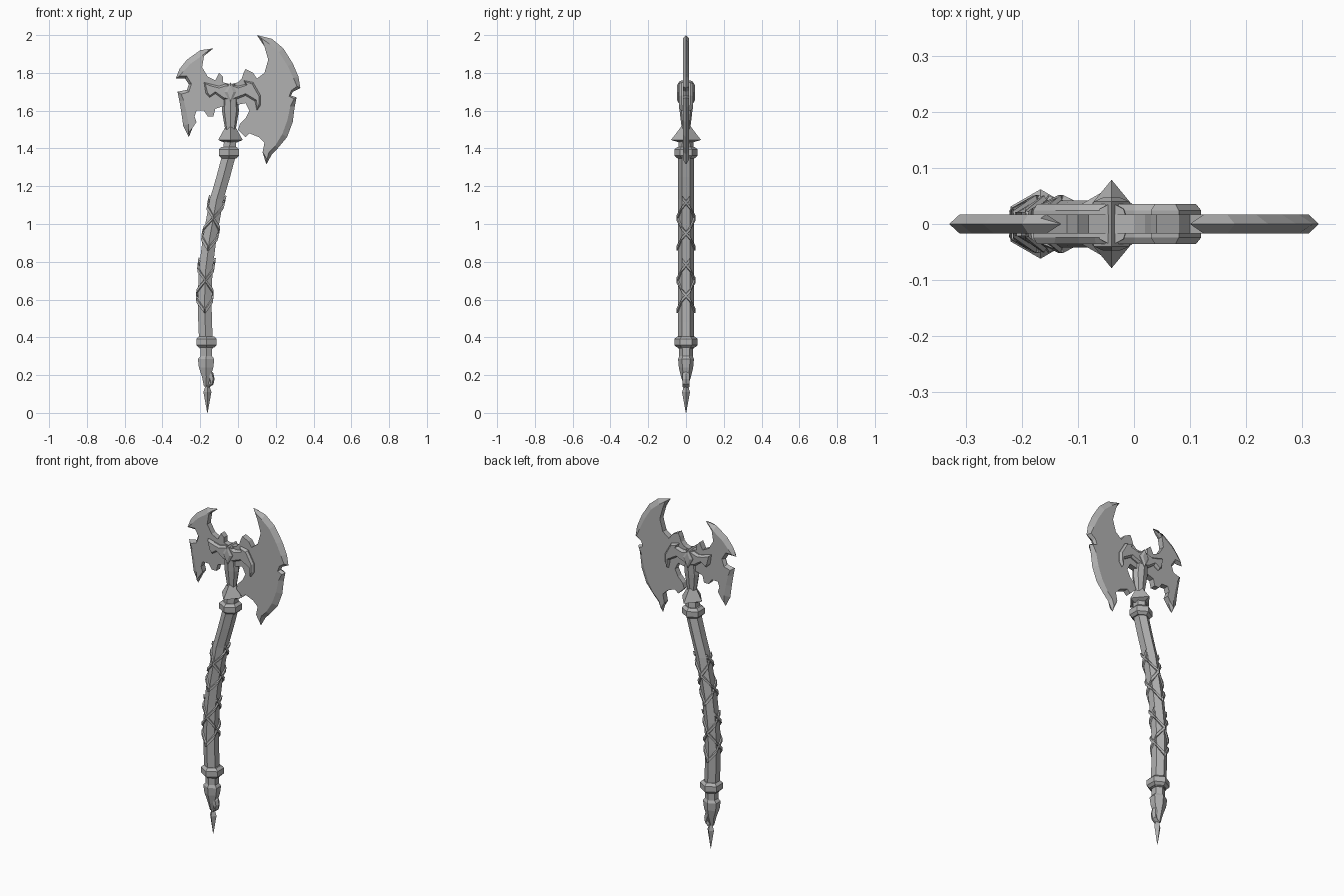
import bpy
import bmesh
import math
from mathutils import Vector

default_cube = bpy.data.objects.get("Cube")
if default_cube:
    bpy.data.objects.remove(default_cube, do_unlink=True)

steel = bpy.data.materials.new("worn grey steel")
steel.use_nodes = True
steel_colour = (0.44, 0.44, 0.44, 1)
steel.diffuse_color = steel_colour
steel.node_tree.nodes["Principled BSDF"].inputs["Base Color"].default_value = steel_colour


def finish(name, bm, closed=True):
    """Turn a bmesh into a flat-shaded steel object."""
    if closed:
        bmesh.ops.recalc_face_normals(bm, faces=bm.faces)
    mesh = bpy.data.meshes.new(name)
    bm.to_mesh(mesh)
    bm.free()
    mesh.materials.append(steel)
    obj = bpy.data.objects.new(name, mesh)
    bpy.context.collection.objects.link(obj)
    return obj


def bridge(bm, rings):
    """Skin a list of equal vertex rings and cap both ends."""
    for lower, upper in zip(rings, rings[1:]):
        count = len(lower)
        for i in range(count):
            j = (i + 1) % count
            bm.faces.new((lower[i], lower[j], upper[j], upper[i]))
    bm.faces.new(rings[0])
    bm.faces.new(rings[-1])


def loft(name, sides, sections):
    """Sections are (centre x, z, x radius, y radius); a corner faces front."""
    bm = bmesh.new()
    rings = []
    for cx, z, rx, ry in sections:
        ring = []
        for k in range(sides):
            a = math.pi / 2 + math.tau * k / sides
            ring.append(bm.verts.new((cx + rx * math.cos(a), ry * math.sin(a), z)))
        rings.append(ring)
    bridge(bm, rings)
    return finish(name, bm)


def inset_outline(points, amount, bevelled):
    """Move the first points inward, by less where the edges are short."""
    count = len(points)
    area = sum(points[i - 1].cross(points[i]) for i in range(count))
    turn = 1 if area > 0 else -1
    result = []
    for i, p in enumerate(points):
        before = p - points[i - 1]
        after = points[(i + 1) % count] - p
        reach = min(amount, 0.45 * min(before.length, after.length))
        way = before.normalized() + after.normalized()
        inward_a = Vector((-before.y, before.x)).normalized()
        inward_b = Vector((-after.y, after.x)).normalized()
        inward = (inward_a + inward_b).normalized() * turn
        result.append(p + inward * reach if i < bevelled else p)
    return result


def plate(name, outline, layers, bevelled=None):
    """Stack an xz outline (in hundredths) through (y, inset) layers."""
    points = [Vector(p) / 100 for p in outline]
    bevelled = len(points) if bevelled is None else bevelled
    bm = bmesh.new()
    rings = []
    for y, amount in layers:
        loop = inset_outline(points, amount, bevelled)
        rings.append([bm.verts.new((p.x, y, p.y)) for p in loop])
    bridge(bm, rings)
    return finish(name, bm)


# Blades: the cutting edge comes first, then the ragged inner edge
large_edge = [(10, 200), (18, 198), (24, 193), (29, 185), (32, 178), (33, 172),
              (29, 170), (28, 168), (31, 167), (30, 162), (29, 154), (26, 146),
              (21, 140), (18, 137), (15, 131.5)]
large_inner = [(13, 138), (14, 143), (11, 146), (6, 148), (4, 146), (0, 150),
               (1, 153), (4, 156), (6, 160), (4, 164), (-1, 163), (-4, 163),
               (-4, 174), (0, 175), (2, 177), (3, 180), (4, 182), (8, 180),
               (10, 177), (14, 180), (16, 187), (14, 194)]
small_edge = [(-13, 193), (-20, 192), (-27, 187), (-31, 182), (-33, 177),
              (-28, 177), (-26, 174), (-27, 171), (-32, 170), (-31, 165),
              (-30, 159), (-29, 152), (-26, 146)]
small_inner = [(-24, 151), (-22, 154), (-23, 157), (-22, 160), (-18, 160),
               (-16, 157), (-13, 157), (-12, 161), (-9, 162), (-4, 163),
               (-4, 174), (-8, 175), (-8, 178), (-10, 180), (-12, 176),
               (-16, 178), (-19, 183), (-18, 189)]
blade_layers = [(-0.017, 0.03), (0, 0), (0.017, 0.03)]
plate("large_blade", large_edge + large_inner, blade_layers, len(large_edge))
plate("small_blade", small_edge + small_inner, blade_layers, len(small_edge))

# Raised brackets that clasp the blades
bracket_layers = [(-0.036, 0.01), (-0.024, 0), (0.024, 0), (0.036, 0.01)]
plate("large_bracket", [(-4, 174), (0, 173), (4, 174), (3, 176), (8, 175),
                        (12, 168), (12, 163), (10, 160), (9, 165), (4, 168),
                        (-1, 166), (-4, 165)], bracket_layers)
plate("small_bracket", [(-3, 174), (-7, 174), (-10, 173), (-14, 174), (-18, 175),
                        (-17, 169), (-15, 167), (-12, 169), (-8, 166),
                        (-3, 165)], bracket_layers)

# Head socket, with a faceted gem on both faces
head_x = -0.04
loft("head_socket", 8, [(head_x, 1.5, 0.028, 0.022), (head_x, 1.6, 0.045, 0.034),
                        (head_x, 1.66, 0.04, 0.04), (head_x, 1.74, 0.03, 0.038)])
diamond = [(-4, 175), (-0.8, 170), (-4, 164), (-7.2, 170)]
plate("head_gem", diamond, [(-0.047, 0.016), (-0.04, 0), (0.04, 0), (0.047, 0.016)])

# Pyramid flare and neck under the head
loft("head_flare", 4, [(head_x, 1.43, 0.03, 0.03), (head_x, 1.445, 0.065, 0.079),
                       (head_x, 1.515, 0.026, 0.026)])
loft("head_neck", 6, [(-0.047, 1.38, 0.04, 0.042), (head_x, 1.46, 0.036, 0.038)])

# Curved six-sided shaft
path = [(-0.168, 0.34), (-0.174, 0.48), (-0.177, 0.6), (-0.171, 0.76),
        (-0.151, 0.92), (-0.113, 1.13), (-0.078, 1.25), (-0.046, 1.37)]
loft("shaft", 6, [(x, z, 0.042, 0.042) for x, z in path])


def shaft_x(z):
    """Centre of the shaft at a height."""
    for (xa, za), (xb, zb) in zip(path, path[1:]):
        if z <= zb:
            return xa + (xb - xa) * (z - za) / (zb - za)
    return path[-1][0]


# Collars at both ends of the shaft
for name, x, z in (("upper_collar", -0.048, 1.378), ("lower_collar", -0.167, 0.375)):
    loft(name, 6, [(x, z + dz, r, r) for dz, r in
                   ((-0.03, 0.046), (-0.016, 0.062), (0.016, 0.062), (0.03, 0.046))])


def strap(name, base, start, hand, steps=5, rise=0.054, half=0.011):
    """Wrap a flat strap along the corners of the shaft."""
    bm = bmesh.new()
    rows = []
    for k in range(steps + 1):
        a = math.pi / 2 + math.pi / 3 * (start + hand * k)
        z = base + k * rise
        row = []
        for dz in (-half, half):
            cx = shaft_x(z + dz)
            row.append(bm.verts.new((cx + 0.043 * math.cos(a), 0.043 * math.sin(a), z + dz)))
        rows.append(row)
    for a, b in zip(rows, rows[1:]):
        face = (a[0], b[0], b[1], a[1])
        bm.faces.new(face if hand > 0 else face[::-1])
    obj = finish(name, bm, closed=False)
    solid = obj.modifiers.new("thickness", "SOLIDIFY")
    solid.thickness = 0.009
    solid.offset = 1


# Two crossed grips, each with straps starting front and back
for grip, base in (("lower_grip", 0.54), ("upper_grip", 0.87)):
    for start in (0, 3):
        for hand in (-1, 1):
            strap(grip + "_strap", base, start, hand)

# Pommel, side claw and end spike
loft("pommel", 6, [(-0.168, 0.35, 0.036, 0.036), (-0.168, 0.3, 0.036, 0.036),
                   (-0.169, 0.285, 0.05, 0.042), (-0.169, 0.24, 0.044, 0.038),
                   (-0.168, 0.19, 0.026, 0.026), (-0.17, 0.14, 0.012, 0.01)])
plate("pommel_claw", [(-15, 23), (-13, 21), (-12.4, 18), (-13, 15), (-16, 13),
                      (-15, 16), (-16, 19)],
      [(-0.018, 0.008), (0, 0), (0.018, 0.008)])
loft("end_spike", 4, [(-0.162, 0.165, 0.004, 0.004), (-0.162, 0.11, 0.021, 0.021),
                      (-0.162, 0, 0.001, 0.001)])
